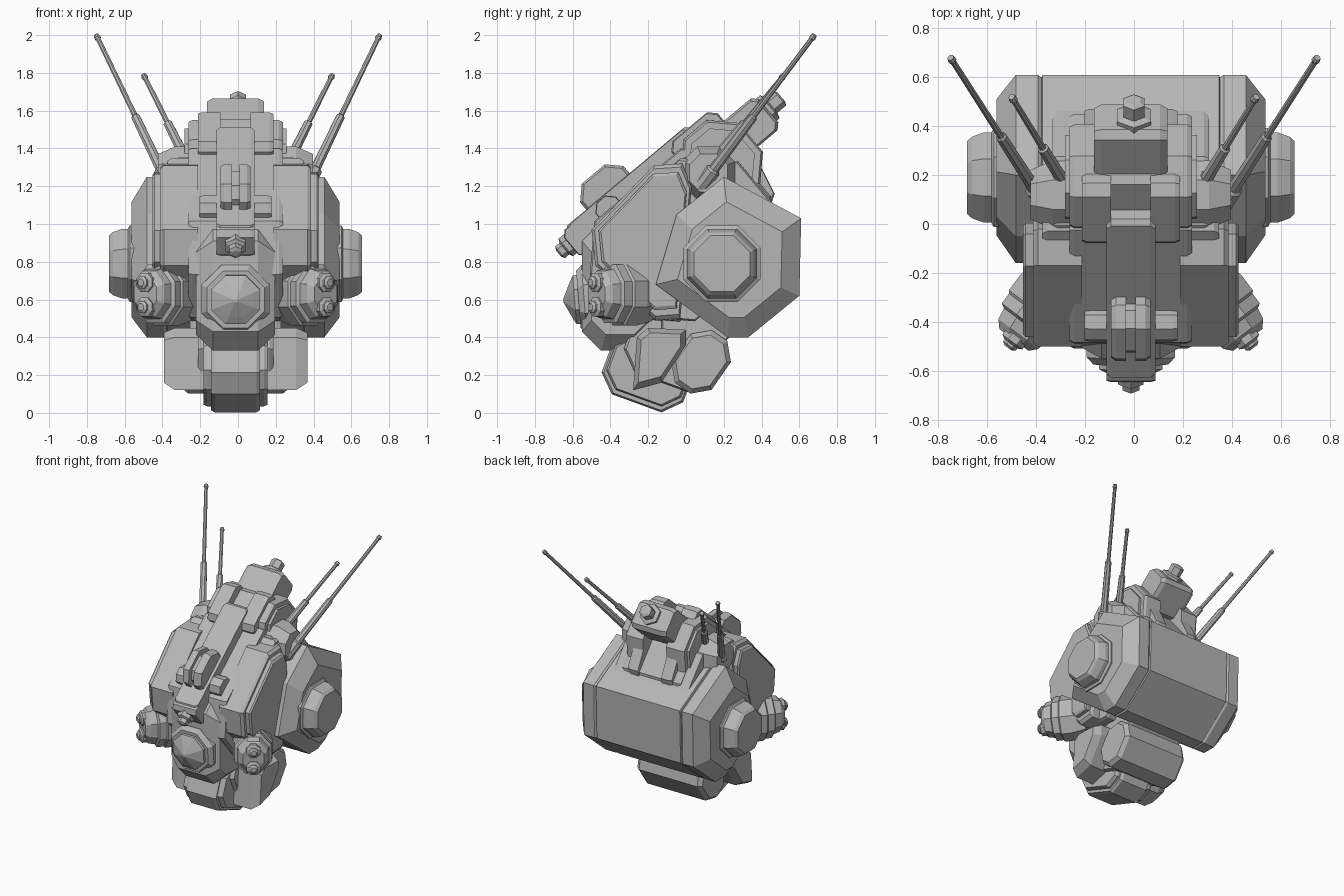
import bpy
import bmesh
import math
from mathutils import Vector

if "Cube" in bpy.data.objects:
    bpy.data.objects.remove(bpy.data.objects["Cube"])

grey = bpy.data.materials.new("plain grey")
grey.use_nodes = True
shade = (.47, .47, .47, 1)
grey.diffuse_color = shade
grey.node_tree.nodes["Principled BSDF"].inputs["Base Color"].default_value = shade

AXIS = -.013            # centre line of the head
SLOPE = 40              # lean of the skull and crest, in degrees
CHIN_SLOPE = -20
forward_down = -Vector((0, math.cos(math.radians(SLOPE)), math.sin(math.radians(SLOPE))))


def skin(name, rings):
    """Bridge equal-length rings of points and cap both ends."""
    bm = bmesh.new()
    loops = [[bm.verts.new(point) for point in ring] for ring in rings]
    count = len(loops[0])
    for near, far in zip(loops, loops[1:]):
        for i in range(count):
            j = (i + 1) % count
            bm.faces.new((near[i], near[j], far[j], far[i]))
    bm.faces.new(loops[0])
    bm.faces.new(loops[-1])
    bmesh.ops.recalc_face_normals(bm, faces=bm.faces)
    mesh = bpy.data.meshes.new(name)
    bm.to_mesh(mesh)
    bm.free()
    mesh.materials.append(grey)
    bpy.context.collection.objects.link(bpy.data.objects.new(name, mesh))


def cut_box(y, z, length, height, cut, tilt=SLOPE):
    """Side profile: a tilted rectangle with its corners cut off."""
    a, b = length / 2, height / 2
    corner = [(a, b - cut), (a - cut, b)]
    outline = corner + [(-u, n) for u, n in reversed(corner)]
    outline += [(-u, -n) for u, n in outline]
    c, s = math.cos(math.radians(tilt)), math.sin(math.radians(tilt))
    return [(y + u * c - n * s, z + u * s + n * c) for u, n in outline]


def loft(name, profile, levels, side=1):
    """Sweep a side profile through x levels, each with its own scale."""
    my = sum(p[0] for p in profile) / len(profile)
    mz = sum(p[1] for p in profile) / len(profile)
    skin(name, [[(AXIS + side * x, my + (y - my) * k, mz + (z - mz) * k)
                 for y, z in profile] for x, k in levels])


def slab(name, profile, half, chamfer=.02, k=.95):
    """Block across the centre line with chamfered sides."""
    inner = half - chamfer
    loft(name, profile, [(-half, k), (-inner, 1), (inner, 1), (half, k)])


def plate(name, profile, inner, outer, side, chamfer=.02, k=.95):
    """Block on one side of the head, chamfered on its outer face."""
    loft(name, profile, [(inner, 1), (outer - chamfer, 1), (outer, k)], side)


def turned(name, steps, origin, direction, sides=8, stretch=1):
    """Faceted solid of (radius, distance) steps along a direction."""
    q = Vector(direction).to_track_quat('Z', 'Y')
    angles = [math.tau * (i + .5) / sides for i in range(sides)]
    skin(name, [[Vector(origin) + q @ Vector((r * math.cos(a), r * stretch * math.sin(a), d))
                 for a in angles] for r, d in steps])


# Skull and rear hull
slab("skull_core", cut_box(-.03, .94, 1, .7, .2), half=.25, k=.98)
slab("skull_shell", cut_box(.02, .92, .92, .7, .2), half=.32, k=.98)
armour = [(.2, 1.25), (.61, 1.03), (.6, .62), (.33, .4), (.22, .4), (-.16, .68), (-.05, 1.05)]
slab("rear_hull", armour, half=.3, chamfer=.08, k=.9)
slab("rear_hull_shoulder", armour, half=.38, k=.87)
slab("neck", cut_box(.05, .46, .36, .2, .04, tilt=0), half=.24)

# Crest bar with its front box, nozzle and cross blocks
slab("crest_bar", cut_box(-.27, 1.195, .85, .15, .02), half=.1)
slab("crest_box", cut_box(-.55, .93, .15, .18, .03), half=.1)
turned("crest_nozzle", [(.06, 0), (.06, .1), (.04, .11), (.04, .14), (.02, .15)],
       (AXIS, -.56, .94), forward_down, sides=6)
slab("fin_cross_block", cut_box(-.4, 1.07, .14, .16, .04), half=.19)
fin = cut_box(-.42, 1.18, .3, .22, .07)
loft("fin_spacer", fin, [(-.03, .75), (.03, .75)])

# Crown box with stepped stub
slab("crown_core", cut_box(.12, 1.4, .34, .18, .04), half=.12)
slab("crown_box", cut_box(.33, 1.51, .28, .22, .03), half=.15, chamfer=.03, k=.9)
turned("crown_stub", [(.08, 0), (.08, .11), (.05, .12), (.05, .18), (.03, .19)],
       (0, .36, 1.55), -forward_down, sides=6)

# Face mask and nose
slab("face_mask", cut_box(-.35, .67, .4, .68, .1, tilt=0), half=.21, chamfer=.09, k=.75)
turned("nose_dome", [(.195, 0), (.195, .09), (.165, .12), (.14, .12), (.14, .14), (.1, .16), (.01, .2)],
       (AXIS, -.45, .61), (0, -1, -.08))

# Chin, its side steps and the neck drum
slab("chin", cut_box(-.2, .22, .46, .36, .09, CHIN_SLOPE), half=.13)
slab("chin_step", cut_box(-.2, .22, .42, .3, .08, CHIN_SLOPE), half=.17)
slab("jaw_block", cut_box(-.07, .32, .5, .34, .1, CHIN_SLOPE), half=.2)
drum = cut_box(.08, .27, .34, .26, .08, tilt=55)
slab("neck_drum", drum, half=.28, chamfer=.03, k=.85)

# Parts that repeat on both sides
temple = [(-.48, .78), (-.5, .97), (-.17, 1.31), (-.02, 1.32), (.03, 1.2), (-.03, .5), (-.16, .49)]
flap = [(-.28, .12), (-.26, .4), (-.2, .45), (0, .44), (0, .36), (-.13, .16)]
for s in (1, -1):
    plate("crest_fin", fin, .02, .08, s, k=.9)
    plate("crown_block", cut_box(.09, 1.43, .32, .22, .04), .08, .2, s)
    plate("rear_strut", cut_box(.33, 1.28, .4, .14, .03, tilt=-63), .1, .19, s)

    # Layered plates over the temple and crown
    plate("temple_plate", temple, .2, .4, s)
    loft("temple_panel", temple, [(.3, .88), (.43, .88), (.44, .84)], s)
    plate("brow_plate", cut_box(-.2, 1.1, .66, .16, .04), .2, .36, s)
    crown = cut_box(.19, 1.33, .4, .44, .12)
    plate("crown_side_plate", crown, .1, .25, s)
    loft("crown_side_panel", crown, [(.2, .8), (.27, .8)], s)

    # Rear side armour and ear
    loft("side_armour", armour, [(.36, .96), (.38, 1), (.47, 1), (.55, .72)], s)
    turned("ear_disc", [(.22, .4), (.22, .56), (.2, .57), (.2, .6), (.18, .65), (.16, .67)],
           (AXIS, .19, .79), (s, 0, 0))

    # Cheek gun pod with two barrels
    aim = Vector((s * .6, -.8, 0))
    base = Vector((AXIS + s * .34, -.29, .63))
    turned("cheek_pod", [(.13, -.1), (.15, 0), (.15, .08), (.14, .09), (.14, .14),
                         (.12, .15), (.11, .2), (.08, .23)], base, aim, stretch=1.2)
    for height in (.06, -.07):
        turned("pod_barrel", [(.055, .15), (.055, .24), (.035, .25), (.035, .26), (.02, .27)],
               base + Vector((0, 0, height)), aim)

    # Jaw flap
    loft("jaw_flap", flap, [(.17, 1), (.32, 1), (.38, .8)], s)

    # Antennas on their mount
    plate("antenna_mount", cut_box(.12, 1.27, .28, .28, .08, tilt=0), .2, .41, s, chamfer=.09, k=.72)
    for root, tip in (((.385, .11, 1.24), (.75, .68, 2)), ((.275, .15, 1.34), (.5, .52, 1.79))):
        start = Vector((s * root[0], root[1], root[2]))
        rod = Vector((s * tip[0], tip[1], tip[2])) - start
        n = rod.length
        turned("antenna_socket", [(.04, -.06), (.04, .06), (.03, .07)], start, rod)
        turned("antenna_sleeve", [(.028, 0), (.024, n * .43), (.016, n * .44)], start, rod)
        turned("antenna_rod", [(.016, 0), (.013, n - .03), (.018, n - .02), (.014, n)], start, rod)
